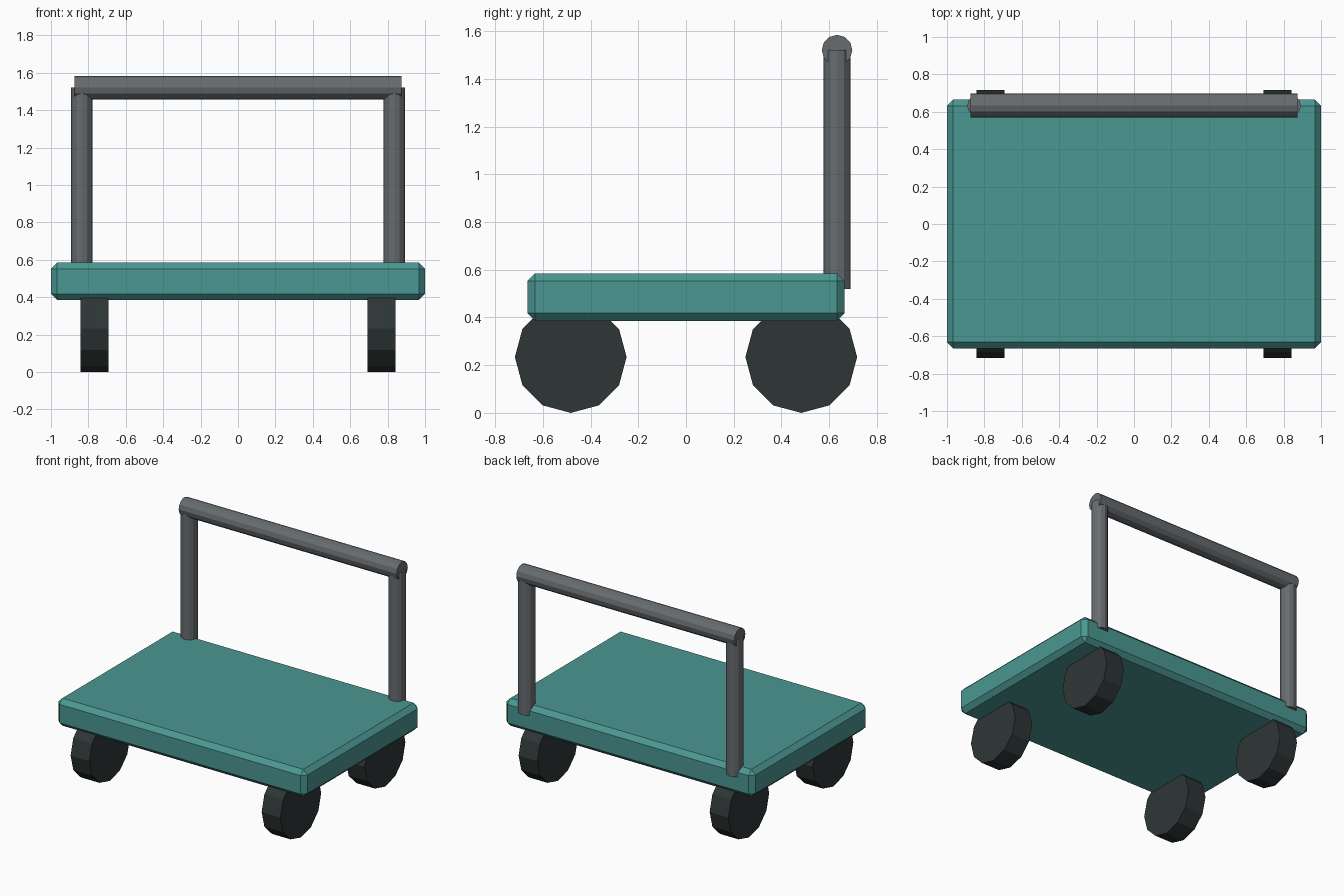
import bpy
from math import pi

cube = bpy.data.objects.get("Cube")
if cube:
    bpy.data.objects.remove(cube, do_unlink=True)


def make_material(name, color):
    mat = bpy.data.materials.new(name)
    mat.use_nodes = True
    mat.diffuse_color = (*color, 1)
    mat.node_tree.nodes["Principled BSDF"].inputs["Base Color"].default_value = (*color, 1)
    return mat


teal = make_material("teal", (0.07, 0.31, 0.29))
grey = make_material("grey metal", (0.135, 0.15, 0.16))
rubber = make_material("dark rubber", (0.027, 0.037, 0.036))


def cylinder(name, mat, radius, length, location, rotation=(0, 0, 0)):
    bpy.ops.mesh.primitive_cylinder_add(vertices=12, radius=radius, depth=length,
                                        location=location, rotation=rotation)
    obj = bpy.context.object
    obj.name = name
    obj.data.materials.append(mat)
    return obj


# Chamfered platform
bpy.ops.mesh.primitive_cube_add(size=1, location=(0, 0, 0.485))
deck = bpy.context.object
deck.name = "deck"
deck.scale = (2, 1.33, 0.2)
bpy.ops.object.transform_apply(location=False, rotation=False, scale=True)
deck.data.materials.append(teal)
bevel = deck.modifiers.new("chamfer", "BEVEL")
bevel.width = 0.033
bevel.segments = 1

# Wheels and handle posts on each side
for side, sx in (("left", 1), ("right", -1)):
    for end, sy in (("front", -1), ("back", 1)):
        cylinder(f"{end}_{side}_wheel", rubber, 0.234, 0.15,
                 (sx * 0.767, sy * 0.483, 0.234), (0, pi / 2, 0))
    cylinder(f"{side}_handle_post", grey, 0.057, 1.0, (sx * 0.835, 0.633, 1.02))

# Cross bar of the push handle
cylinder("handle_bar", grey, 0.064, 1.75, (0, 0.633, 1.52), (0, pi / 2, 0))
